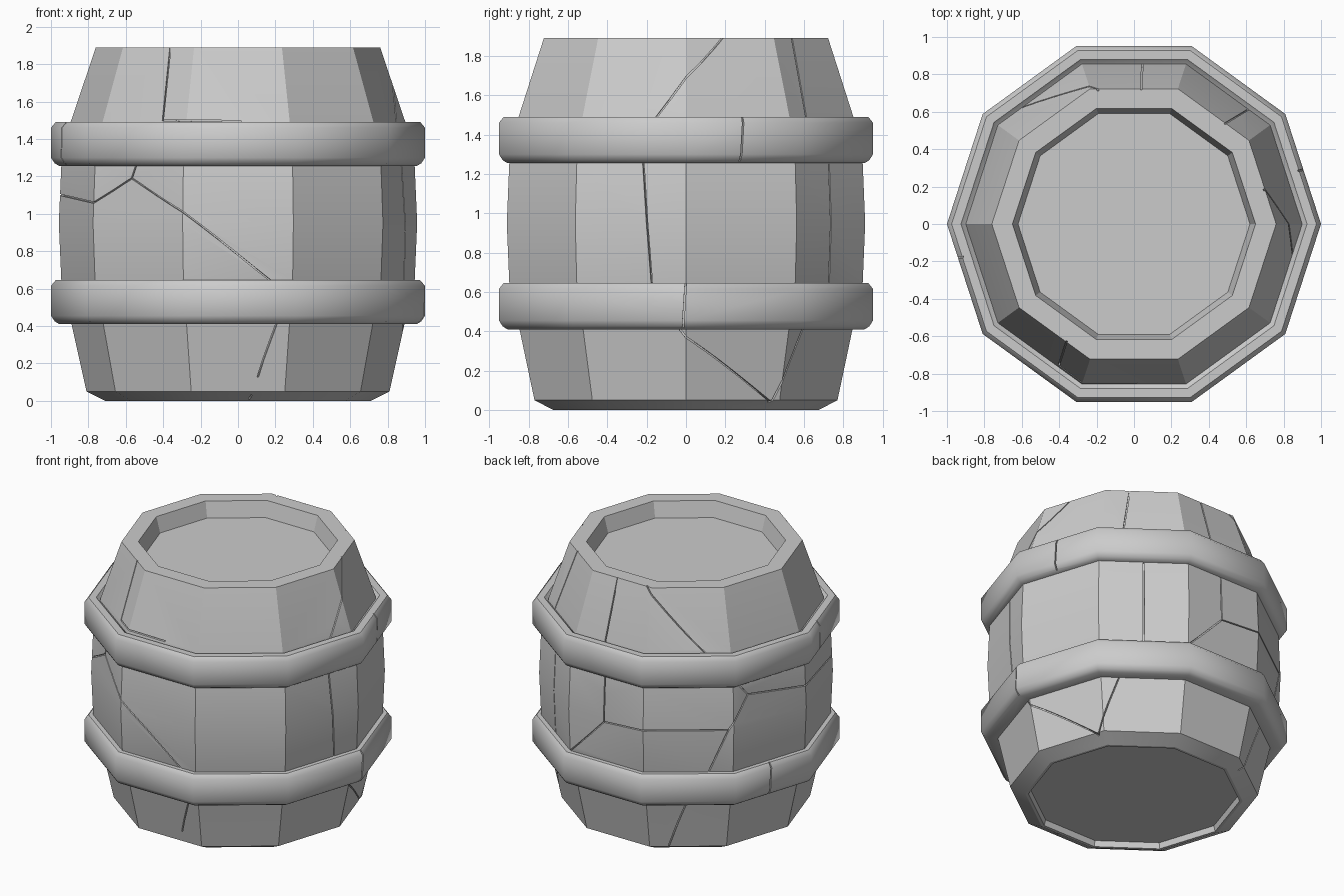
import bpy, bmesh
from math import cos, sin, pi, radians
from mathutils import Vector

SIDES = 10

cube = bpy.data.objects.get("Cube")
if cube:
    bpy.data.objects.remove(cube, do_unlink=True)

grey = bpy.data.materials.new("plain grey")
grey.use_nodes = True
colour = (0.6, 0.6, 0.6, 1)
grey.diffuse_color = colour
grey.node_tree.nodes["Principled BSDF"].inputs["Base Color"].default_value = colour


def add_object(name, bm):
    bmesh.ops.recalc_face_normals(bm, faces=bm.faces[:])
    mesh = bpy.data.meshes.new(name)
    bm.to_mesh(mesh)
    bm.free()
    mesh.materials.append(grey)
    obj = bpy.data.objects.new(name, mesh)
    bpy.context.collection.objects.link(obj)
    return obj


def lathe(name, profile, ring_shaped=False):
    """Turn a (radius, height) profile into a ten-sided solid."""
    bm = bmesh.new()
    rings = [[bm.verts.new((r * cos(2 * pi * i / SIDES), r * sin(2 * pi * i / SIDES), z))
              for i in range(SIDES)] for r, z in profile]
    pairs = list(zip(rings, rings[1:]))
    if ring_shaped:
        pairs.append((rings[-1], rings[0]))
    else:
        bm.faces.new(rings[0])
        bm.faces.new(rings[-1])
    for low, high in pairs:
        for i in range(SIDES):
            j = (i + 1) % SIDES
            bm.faces.new((low[i], low[j], high[j], high[i]))
    return add_object(name, bm)


def surface_point(degrees, z, outline):
    """Point on the ten-sided outline at a given angle and height."""
    r = outline[-1][0]
    for (r0, z0), (r1, z1) in zip(outline, outline[1:]):
        if z <= z1:
            r = r0 + (r1 - r0) * (z - z0) / (z1 - z0)
            break
    a = radians(degrees)
    half = pi / SIDES
    r *= cos(half) / cos(a % (2 * half) - half)
    return Vector((r * cos(a), r * sin(a), z))


def carve_cracks(obj, paths, outline, depth, width=0.008):
    """Cut hairline grooves along paths of (angle, height)."""
    bm = bmesh.new()
    for path in paths:
        for (a0, z0), (a1, z1) in zip(path, path[1:]):
            steps = max(1, round(abs(a1 - a0) / 6))
            points = [surface_point(a0 + (a1 - a0) * k / steps, z0 + (z1 - z0) * k / steps, outline)
                      for k in range(steps + 1)]
            for p, q in zip(points, points[1:]):
                out = Vector((p.x + q.x, p.y + q.y, 0)).normalized()
                side = out.cross(q - p).normalized() * width / 2
                corners = [bm.verts.new(e + out * d + s)
                           for e in (p, q) for d in (-depth, 0.03) for s in (-side, side)]
                bmesh.ops.convex_hull(bm, input=corners)
    cutter = add_object("crack_cutter", bm)
    cutter.hide_render = True
    cut = obj.modifiers.new("cracks", "BOOLEAN")
    cut.operation = "DIFFERENCE"
    cut.solver = "EXACT"
    cut.use_self = True
    cut.object = cutter
    bpy.context.view_layer.objects.active = obj
    bpy.ops.object.modifier_apply(modifier=cut.name)
    bpy.data.objects.remove(cutter, do_unlink=True)


def smooth(obj, degrees):
    bpy.ops.object.select_all(action="DESELECT")
    obj.select_set(True)
    bpy.context.view_layer.objects.active = obj
    bpy.ops.object.shade_smooth_by_angle(angle=radians(degrees))


# Barrel: bulging staves, recessed lid and recessed base
staves = [(0.71, 0), (0.81, 0.05), (0.89, 0.41), (0.945, 0.65), (0.958, 0.95),
          (0.945, 1.25), (0.895, 1.49), (0.76, 1.89)]
barrel = lathe("barrel", [(0.68, 0.04), (0.69, 0)] + staves + [(0.65, 1.89), (0.62, 1.78)])

# Cracks in the upper, middle and lower staves
cracks = [
    [(240, 1.92), (242, 1.5), (271, 1.495)],
    [(17, 1.92), (0, 1.69), (-11, 1.47)],
    [(103, 1.92), (134, 1.47)],
    [(87, 1.92), (87, 1.47)],
    [(48, 1.92), (45, 1.47)],
    [(181, 1.1), (216, 1.06), (231, 1.19), (252, 1.01), (282, 0.63)],
    [(231, 1.19), (233, 1.27)],
    [(181, 1.1), (151, 1.17), (142, 0.95), (134, 0.63)],
    [(146, 1.27), (151, 1.17)],
    [(142, 0.95), (108, 0.95), (89, 0.93), (71, 0.63)],
    [(89, 0.93), (89, 1.27)],
    [(54, 0.63), (54, 1.27)],
    [(-14, 1.27), (-11, 0.63)],
    [(284, 0.43), (275, 0.01)],
    [(126, 0.43), (116, 0.03)],
    [(-3, 0.43), (0, 0.37), (33, 0.04), (44, 0.43)],
]
carve_cracks(barrel, cracks, staves, 0.015)
smooth(barrel, 20)

# Two hoops with chamfered rims, each with a pair of splits
for name, base, splits in (("lower_hoop", 0.41, (-1, 160)), ("upper_hoop", 1.255, (17, 190))):
    section = [(0.86, 0), (0.955, 0), (0.98, 0.015), (1, 0.045), (1, 0.205),
               (0.975, 0.235), (0.925, 0.235), (0.905, 0.215), (0.86, 0.19)]
    hoop = lathe(name, [(r, base + z) for r, z in section], ring_shaped=True)
    outline = [(1, base - 0.1), (1, base + 0.4)]
    carve_cracks(hoop, [[(a, base - 0.02), (a + 1, base + 0.26)] for a in splits], outline, 0.03)
    smooth(hoop, 40)
